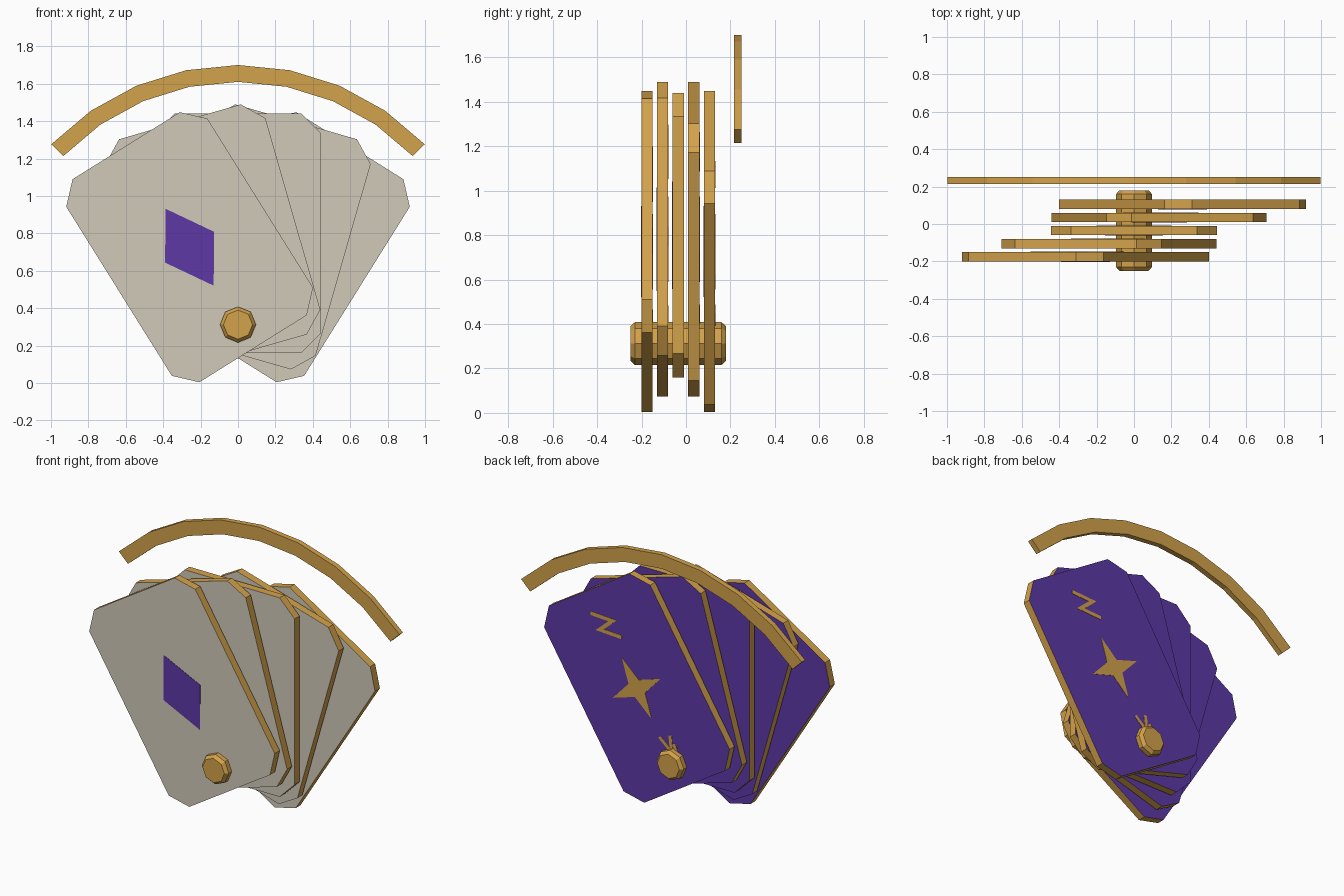
import bpy, bmesh, math
from mathutils import Vector

if "Cube" in bpy.data.objects:
    bpy.data.objects.remove(bpy.data.objects["Cube"])

PIVOT = (0, 0, 0.312)


def material(name, rgb):
    m = bpy.data.materials.new(name)
    m.diffuse_color = (*rgb, 1)
    m.use_nodes = True
    m.node_tree.nodes["Principled BSDF"].inputs["Base Color"].default_value = m.diffuse_color
    return m


gold = material("gold", (0.65, 0.36, 0.07))
cream = material("cream", (0.64, 0.59, 0.49))
purple = material("purple", (0.11, 0.04, 0.38))


def prism(name, outlines, y0, y1, tilt=0, mats=(gold,)):
    """Extrude (x, z) outlines from y0 to y1, tilted about the pivot pin.
    With three materials they go to the sides, front and back."""
    bm = bmesh.new()
    for pts in outlines:
        n = len(pts)
        front = [bm.verts.new((x, y0, z)) for x, z in pts]
        back = [bm.verts.new((x, y1, z)) for x, z in pts]
        f, b = bm.faces.new(front), bm.faces.new(back[::-1])
        if len(mats) == 3:
            f.material_index, b.material_index = 1, 2
        for i in range(n):
            j = (i + 1) % n
            bm.faces.new((front[i], back[i], back[j], front[j]))
    bmesh.ops.recalc_face_normals(bm, faces=bm.faces)
    me = bpy.data.meshes.new(name)
    bm.to_mesh(me)
    bm.free()
    for m in mats:
        me.materials.append(m)
    ob = bpy.data.objects.new(name, me)
    ob.location = PIVOT
    ob.rotation_euler.y = math.radians(tilt)
    bpy.context.collection.objects.link(ob)
    return ob


def stroke(pts, width):
    """Outline of a mitred polyline of constant width."""
    p = [Vector(q) for q in pts]
    left, right = [], []
    for i, q in enumerate(p):
        dirs = []
        if i:
            dirs.append((q - p[i - 1]).normalized())
        if i < len(p) - 1:
            dirs.append((p[i + 1] - q).normalized())
        norms = [Vector((-d.y, d.x)) for d in dirs]
        m = sum(norms, Vector((0, 0))).normalized()
        m *= width / 2 / max(m.dot(norms[0]), 0.35)
        left.append(tuple(q + m))
        right.append(tuple(q - m))
    return left + right[::-1]


# Card outline and emblems, measured from the pivot
CZ, W, H, C = 0.488, 0.445, 0.64, 0.107
card = [(-W, CZ - H + C), (-W + C, CZ - H), (W - C, CZ - H), (W, CZ - H + C),
        (W, CZ + H - C), (W - C, CZ + H), (-W + C, CZ + H), (-W, CZ + H - C)]
diamond = [(0, CZ + 0.242), (0.155, CZ), (0, CZ - 0.242), (-0.155, CZ)]
star = []
for i in range(8):
    r, a = (0.20, 0.06)[i % 2], i * math.pi / 4
    star.append((r * math.sin(a), CZ + r * math.cos(a)))
bolt = stroke([(0.068, CZ + 0.51), (-0.06, CZ + 0.42),
               (0.06, CZ + 0.40), (-0.068, CZ + 0.31)], 0.024)
rays = [stroke(s, 0.022) for s in (
    [(0.006, 0.175), (-0.028, 0.07)],
    [(-0.074, 0.16), (-0.03, 0.07)],
    [(-0.072, 0.105), (-0.06, 0.05)])]

# Fan of five cards
for i in range(5):
    y, tilt = -0.175 + 0.07 * i, -32 + 16 * i
    prism(f"card_{i + 1}", [card], y - 0.025, y + 0.025, tilt, (gold, cream, purple))
    prism(f"front_diamond_{i + 1}", [diamond], y - 0.027, y - 0.024, tilt, (purple,))
    prism(f"back_star_{i + 1}", [star], y + 0.024, y + 0.027, tilt)
    prism(f"back_marks_{i + 1}", [bolt] + rays, y + 0.024, y + 0.027, tilt)

# Arched band behind the fan
angles = [math.radians(-46 + 11.5 * i) for i in range(9)]
band = [(1.388 * math.sin(a), 1.388 * math.cos(a)) for a in angles]
band += [(1.298 * math.sin(a), 1.298 * math.cos(a)) for a in reversed(angles)]
prism("arched_band", [band], 0.215, 0.25)

# Eight-sided pivot pin with chamfered ends
bm = bmesh.new()
rings = []
for r, y in ((0.078, -0.25), (0.096, -0.23), (0.096, 0.16), (0.078, 0.18)):
    rings.append([bm.verts.new((r * math.cos(k * math.pi / 4), y,
                                r * math.sin(k * math.pi / 4))) for k in range(8)])
for a, b in zip(rings, rings[1:]):
    for k in range(8):
        bm.faces.new((a[k], a[(k + 1) % 8], b[(k + 1) % 8], b[k]))
bm.faces.new(rings[0])
bm.faces.new(rings[-1])
bmesh.ops.recalc_face_normals(bm, faces=bm.faces)
me = bpy.data.meshes.new("pivot_pin")
bm.to_mesh(me)
bm.free()
me.materials.append(gold)
pin = bpy.data.objects.new("pivot_pin", me)
pin.location = PIVOT
bpy.context.collection.objects.link(pin)
